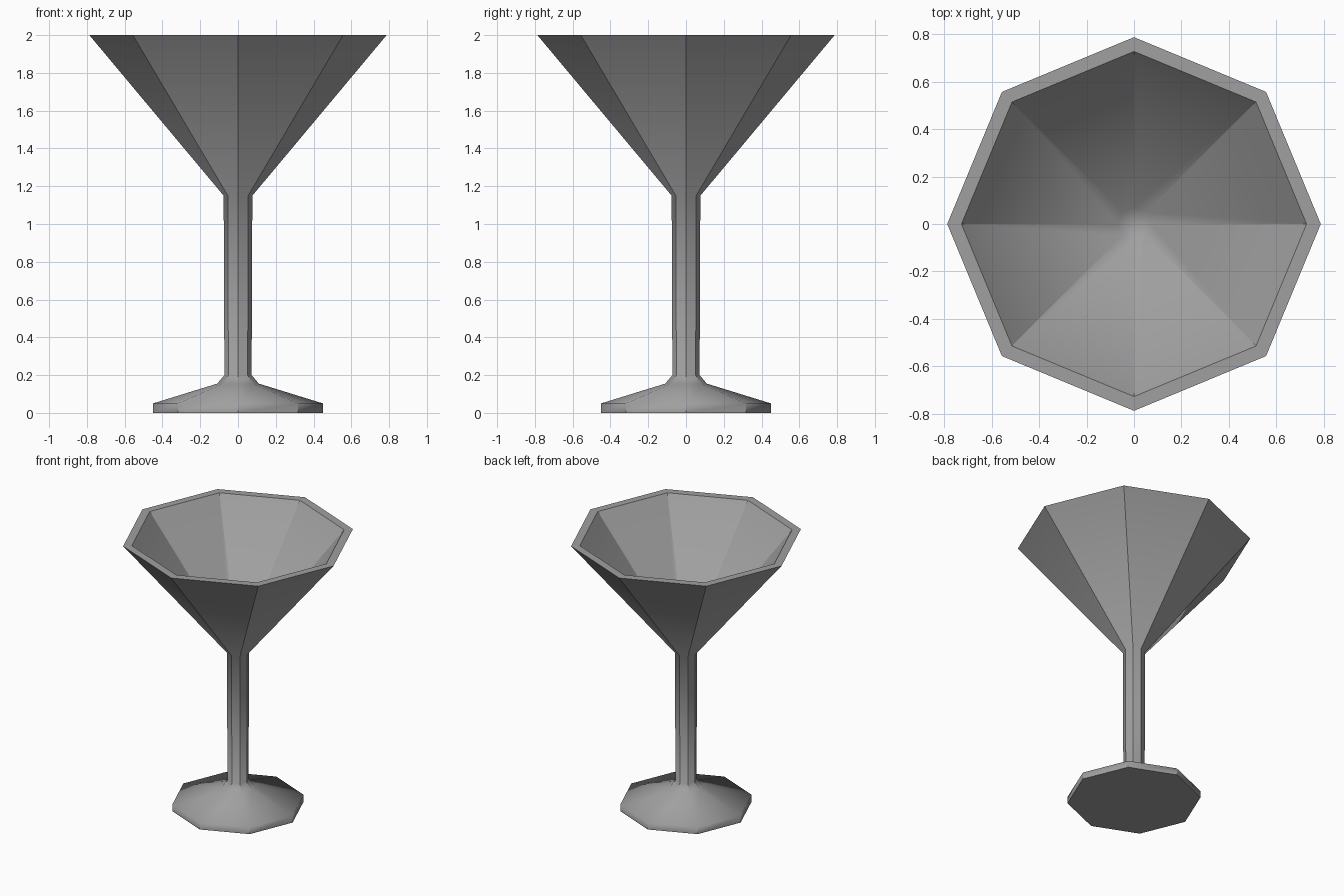
import bpy
import bmesh
from math import cos, sin, radians, tau

cube = bpy.data.objects.get("Cube")
if cube:
    bpy.data.objects.remove(cube, do_unlink=True)

SIDES = 8

# Single flat colour
grey = bpy.data.materials.new("neutral_grey")
grey.use_nodes = True
colour = (0.35, 0.35, 0.35, 1)
grey.diffuse_color = colour
grey.node_tree.nodes["Principled BSDF"].inputs["Base Color"].default_value = colour

# Outline (radius, height, crisp ring) from the foot, up the outside, down into the bowl
profile = [
    (0.45, 0.0, True),      # foot underside
    (0.45, 0.05, False),    # foot edge
    (0.11, 0.155, False),   # foot slope
    (0.072, 0.2, False),    # stem base
    (0.076, 1.15, False),   # stem top
    (0.787, 2.0, True),     # outer rim
    (0.727, 2.0, True),     # inner rim
    (0.07, 1.22, False),    # bowl bottom
]

bm = bmesh.new()
rings = []
for radius, height, crisp in profile:
    rings.append([bm.verts.new((radius * cos(tau * i / SIDES),
                                radius * sin(tau * i / SIDES), height))
                  for i in range(SIDES)])

# Walls between neighbouring rings
for low, high in zip(rings, rings[1:]):
    for i in range(SIDES):
        j = (i + 1) % SIDES
        bm.faces.new((low[i], low[j], high[j], high[i]))

# Foot underside and bowl bottom
bm.faces.new(rings[0][::-1])
bm.faces.new(rings[-1])
bm.normal_update()

# Smooth along the outline, crisp along the facets and rims
for face in bm.faces:
    face.smooth = True
for edge in bm.edges:
    edge.smooth = edge.calc_face_angle() < radians(30)
for ring, (radius, height, crisp) in zip(rings, profile):
    for i in range(SIDES):
        bm.edges.get((ring[i], ring[(i + 1) % SIDES])).smooth = not crisp

mesh = bpy.data.meshes.new("stemmed_glass")
bm.to_mesh(mesh)
bm.free()
mesh.materials.append(grey)
glass = bpy.data.objects.new("stemmed_glass", mesh)
bpy.context.collection.objects.link(glass)
